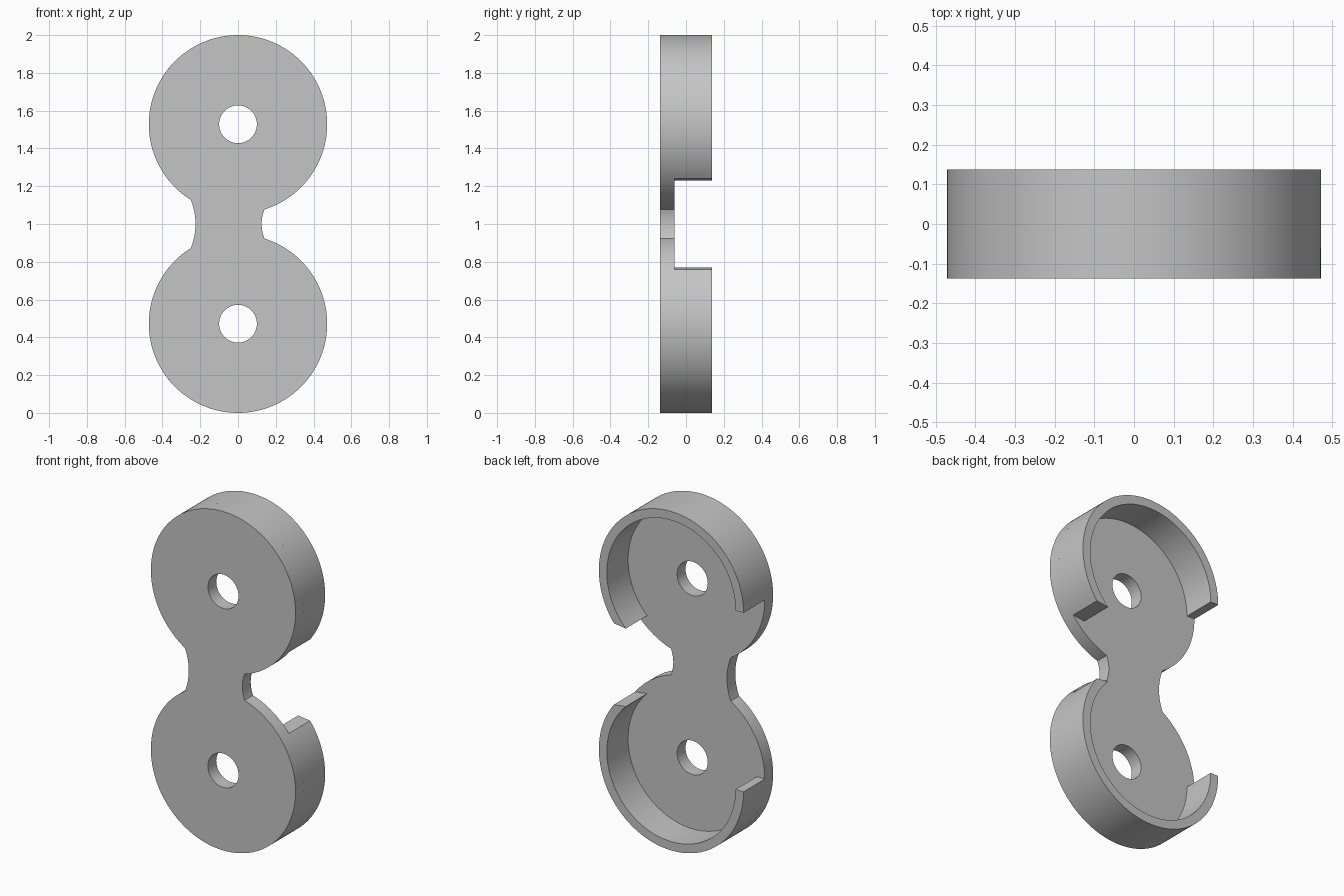
import bpy, bmesh
from math import sin, cos, asin, pi, radians

if "Cube" in bpy.data.objects:
    bpy.data.objects.remove(bpy.data.objects["Cube"], do_unlink=True)

R, R_IN, R_HOLE = 0.472, 0.42, 0.1
LOW, MID, TOP = R, 1.0, 2 - R
FRONT, FLOOR, BACK = -0.138, -0.06, 0.138

grey = bpy.data.materials.new("light_grey")
grey.use_nodes = True
colour = (0.56, 0.56, 0.56, 1)
grey.diffuse_color = colour
grey.node_tree.nodes["Principled BSDF"].inputs["Base Color"].default_value = colour


def arc(cz, r, start, end, n=96):
    """Points (x, z) along an arc, both ends included."""
    angles = [start + (end - start) * i / n for i in range(n + 1)]
    return [(r * cos(a), cz + r * sin(a)) for a in angles]


def extruded(name, loops, y0, y1):
    """Fill closed outlines (later ones are holes) and extrude along y."""
    bm = bmesh.new()
    edges = []
    for loop in loops:
        vs = [bm.verts.new((x, y0, z)) for x, z in loop]
        edges += [bm.edges.new((a, b)) for a, b in zip(vs, vs[1:] + vs[:1])]
    bmesh.ops.triangle_fill(bm, use_beauty=True, use_dissolve=False, edges=edges)
    made = bmesh.ops.extrude_face_region(bm, geom=bm.faces[:], use_keep_orig=True)["geom"]
    moved = [g for g in made if isinstance(g, bmesh.types.BMVert)]
    bmesh.ops.translate(bm, verts=moved, vec=(0, y1 - y0, 0))
    bmesh.ops.recalc_face_normals(bm, faces=bm.faces[:])
    mesh = bpy.data.meshes.new(name)
    bm.to_mesh(mesh)
    bm.free()
    mesh.materials.append(grey)
    obj = bpy.data.objects.new(name, mesh)
    bpy.context.collection.objects.link(obj)
    bpy.ops.object.select_all(action="DESELECT")
    obj.select_set(True)
    bpy.context.view_layer.objects.active = obj
    bpy.ops.object.shade_smooth_by_angle(angle=radians(30))
    return obj


def neck_side(x_mid, x_end, half, n=12):
    """Inner points of a waisted neck edge, running upwards."""
    steps = [2 * i / n - 1 for i in range(1, n)]
    return [(x_mid + (x_end - x_mid) * t * t, MID + half * t) for t in steps]


# Back plate: two discs joined by an offset waisted neck, with a hole in each disc
right_x, left_x = 0.14, -0.25
a_right = -pi / 2 + asin(right_x / R)
a_left = 3 * pi / 2 + asin(left_x / R)
upper = arc(TOP, R, a_right, a_left, 140)
lower = [(x, 2 * MID - z) for x, z in reversed(upper)]
right_neck = neck_side(0.125, right_x, upper[0][1] - MID)
left_neck = neck_side(-0.225, left_x, upper[-1][1] - MID)
outline = upper + left_neck[::-1] + lower + right_neck
holes = [arc(cz, R_HOLE, 0, 2 * pi, 64)[:-1] for cz in (LOW, TOP)]
extruded("base_plate", [outline] + holes, FRONT, FLOOR)

# Open rims: long on one side, ending at mid height on the other
outer = arc(TOP, R, -asin(0.288 / R), pi)
inner = arc(TOP, R_IN, -asin(0.298 / R_IN), pi)
rim = outer + inner[::-1]
extruded("upper_rim", [rim], FLOOR, BACK)
extruded("lower_rim", [[(x, 2 * MID - z) for x, z in rim]], FLOOR, BACK)
